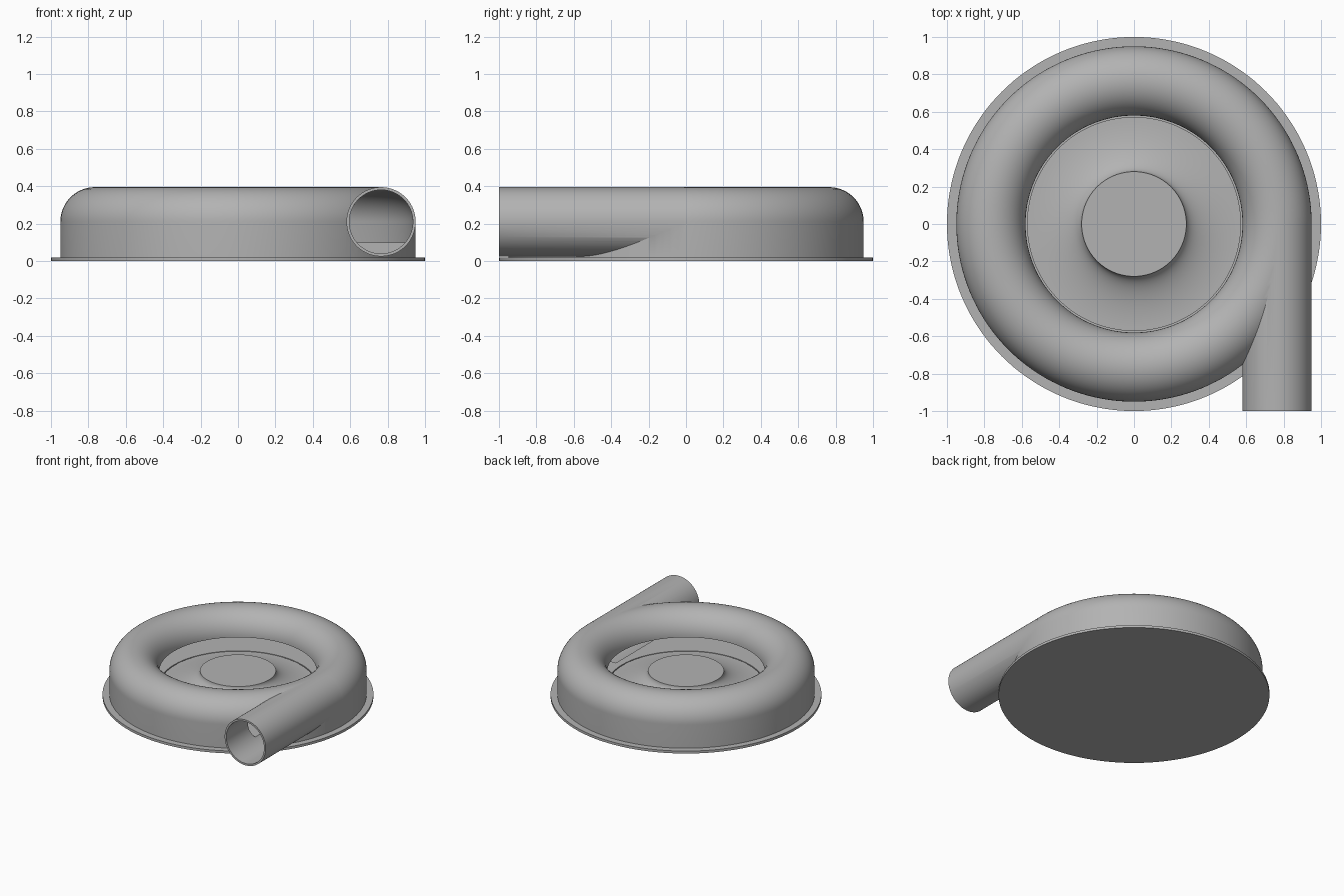
import bpy
import bmesh
from math import sin, cos, pi, radians
from mathutils import Matrix

cube = bpy.data.objects.get("Cube")
if cube:
    bpy.data.objects.remove(cube)

# Main dimensions
RING, TUBE, WALL = 0.765, 0.185, 0.015
MID_Z, FLOOR_Z, BASE_Z = 0.21, 0.1, 0.02
STEPS = 144

metal = bpy.data.materials.new("plain grey")
metal.use_nodes = True
grey = (0.45, 0.45, 0.45, 1)
metal.diffuse_color = grey
metal.node_tree.nodes["Principled BSDF"].inputs["Base Color"].default_value = grey


def add_object(name, bm):
    bmesh.ops.recalc_face_normals(bm, faces=bm.faces)
    mesh = bpy.data.meshes.new(name)
    bm.to_mesh(mesh)
    bm.free()
    mesh.materials.append(metal)
    obj = bpy.data.objects.new(name, mesh)
    bpy.context.collection.objects.link(obj)
    return obj


def lathe(name, profile, closed=False):
    """Spin (radius, z) points about the z axis."""
    bm = bmesh.new()
    verts = [bm.verts.new((r, 0, z)) for r, z in profile]
    edges = [bm.edges.new(pair) for pair in zip(verts, verts[1:])]
    if closed:
        edges.append(bm.edges.new((verts[-1], verts[0])))
    bmesh.ops.spin(bm, geom=verts + edges, axis=(0, 0, 1), cent=(0, 0, 0),
                   angle=2 * pi, steps=STEPS)
    bmesh.ops.remove_doubles(bm, verts=bm.verts, dist=0.0001)
    return add_object(name, bm)


def rod(name, radius, y0, y1):
    """Solid cylinder along y, centred on the outlet axis."""
    bm = bmesh.new()
    place = (Matrix.Translation((RING, (y0 + y1) / 2, MID_Z))
             @ Matrix.Rotation(pi / 2, 4, 'X'))
    bmesh.ops.create_cone(bm, cap_ends=True, segments=96, radius1=radius,
                          radius2=radius, depth=y1 - y0, matrix=place)
    return add_object(name, bm)


def dome(radius, n=36):
    """Upper half of the tube section, from outside to inside."""
    return [(RING + radius * cos(pi * i / n), MID_Z + radius * sin(pi * i / n))
            for i in range(n + 1)]


def combine(target, other, operation):
    mod = target.modifiers.new(operation, 'BOOLEAN')
    mod.operation = operation
    mod.solver = 'EXACT'
    mod.object = other
    bpy.context.view_layer.objects.active = target
    bpy.ops.object.modifier_apply(modifier=mod.name)
    bpy.data.objects.remove(other)


# Flat base plate
base = lathe("base_plate", [(0, 0), (1, 0), (1, BASE_Z), (0, BASE_Z)])

# Ring casing with its tangent outlet pipe
outer, inner = RING + TUBE, RING - TUBE
casing = lathe("volute_casing", [(inner, 0.015), (outer, 0.015)] + dome(TUBE), True)
combine(casing, rod("outlet_pipe", TUBE, -1, -0.012), 'UNION')

# Hollow channel, open towards the hub, and the pipe bore
channel = lathe("channel_cutter", [(0.5, FLOOR_Z), (outer - WALL, FLOOR_Z)]
                + dome(TUBE - WALL) + [(0.5, MID_Z)], True)
combine(casing, channel, 'DIFFERENCE')
combine(casing, rod("bore_cutter", TUBE - WALL, -1.1, -0.005), 'DIFFERENCE')

# Flared hub with a flat top
hub_r, flare_r, n = 0.28, 0.572, 20
flare = [(flare_r - (flare_r - hub_r) * cos(pi / 2 * i / n),
          MID_Z - (MID_Z - FLOOR_Z) * sin(pi / 2 * i / n)) for i in range(n + 1)]
hub = lathe("hub", [(0, MID_Z)] + flare + [(flare_r, 0.015), (0, 0.015)])

# Smooth shading with crisp edges
for obj in (base, casing, hub):
    bpy.ops.object.select_all(action='DESELECT')
    obj.select_set(True)
    bpy.context.view_layer.objects.active = obj
    bpy.ops.object.shade_smooth_by_angle(angle=radians(30))
